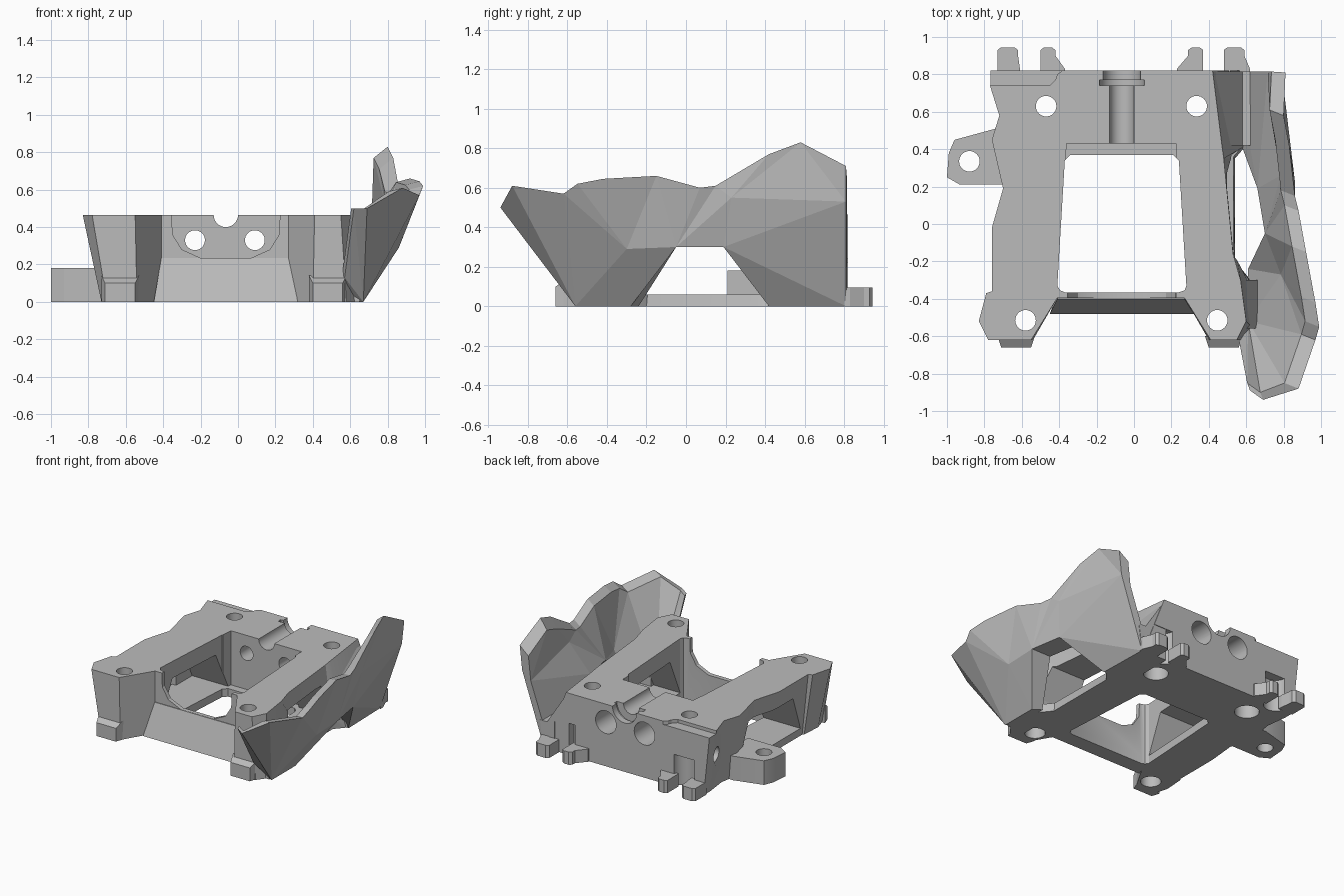
import bpy, bmesh, math
from mathutils import Vector

cube = bpy.data.objects.get("Cube")
if cube:
    bpy.data.objects.remove(cube)

TONE = (0.5, 0.5, 0.5, 1)
grey = bpy.data.materials.new("plain grey")
grey.use_nodes = True
grey.diffuse_color = TONE
grey.node_tree.nodes["Principled BSDF"].inputs["Base Color"].default_value = TONE


def finish(name, bm):
    bmesh.ops.recalc_face_normals(bm, faces=bm.faces[:])
    mesh = bpy.data.meshes.new(name)
    bm.to_mesh(mesh)
    bm.free()
    mesh.materials.append(grey)
    ob = bpy.data.objects.new(name, mesh)
    bpy.context.collection.objects.link(ob)
    return ob


def loft(name, lower, upper):
    """Solid between two matching outlines of 3D points."""
    bm = bmesh.new()
    a = [bm.verts.new(p) for p in lower]
    b = [bm.verts.new(p) for p in upper]
    bm.faces.new(a)
    bm.faces.new(b)
    for i in range(len(a)):
        j = (i + 1) % len(a)
        bm.faces.new((a[i], a[j], b[j], b[i]))
    return finish(name, bm)


def place(p, d, axis):
    return {"x": (d, p[0], p[1]), "y": (p[0], d, p[1]), "z": (p[0], p[1], d)}[axis]


def prism(name, outline, lo, hi, axis="z"):
    return loft(name, [place(p, lo, axis) for p in outline], [place(p, hi, axis) for p in outline])


def rod(centre, r, lo, hi, axis="z", n=32):
    ring = [(centre[0] + r * math.cos(2 * math.pi * i / n),
             centre[1] + r * math.sin(2 * math.pi * i / n)) for i in range(n)]
    return prism("cutter", ring, lo, hi, axis)


def cut(ob, cutters):
    bpy.context.view_layer.objects.active = ob
    for c in cutters:
        c.hide_render = True
        mod = ob.modifiers.new("cut", "BOOLEAN")
        mod.operation = "DIFFERENCE"
        mod.solver = "EXACT"
        mod.object = c
        bpy.ops.object.modifier_apply(modifier=mod.name)
        bpy.data.objects.remove(c)


def smooth(ob):
    bpy.ops.object.select_all(action="DESELECT")
    ob.select_set(True)
    bpy.context.view_layer.objects.active = ob
    bpy.ops.object.shade_smooth_by_angle(angle=math.radians(25))


TOP = 0.465

# Main frame: outline tapers from the top down to the base
top = [(-.77, .82), (-.77, .74), (-.72, .58), (-.76, .45), (-.7, .19), (-.76, -.02), (-.76, -.36),
       (-.79, -.37), (-.83, -.52), (-.78, -.62), (-.55, -.62), (-.41, -.395), (.27, -.395), (.41, -.62),
       (.55, -.62), (.6, -.52), (.57, -.3), (.53, -.16), (.48, .35), (.47, .42), (.42, .82)]
base = [(-.72, .82), (-.72, .74), (-.7, .58), (-.72, .45), (-.69, .19), (-.71, -.02), (-.71, -.36),
        (-.72, -.37), (-.73, -.52), (-.7, -.62), (-.54, -.62), (-.41, -.395), (.27, -.395), (.4, -.62),
        (.58, -.62), (.63, -.55), (.62, -.3), (.54, -.2), (.54, .35), (.6, .42), (.6, .82)]
frame = loft("main_frame", [(x, y, 0) for x, y in base], [(x, y, TOP) for x, y in top])

# Central well: a rounded opening in the floor, longer above it
sides = [(-.41, -.33), (-.395, -.355), (-.37, -.365), (.24, -.365), (.27, -.355), (.28, -.33)]
floor_well = prism("cutter", sides + [(.24, .34), (.21, .37), (-.34, .37), (-.37, .34)], -.1, .5)
upper_well = prism("cutter", sides + [(.225, .36), (.225, .43), (-.36, .43), (-.365, .36)], .06, .6)

# Rounded notch in the front wall and openings through both sides
notch = prism("cutter", [(-.36, .6), (-.35, .36), (-.3, .28), (-.2, .235), (.07, .235),
                         (.17, .28), (.22, .36), (.23, .6)], -.7, -.2, "y")
opening = [(-.33, .06), (.4, .06), (.27, .34), (-.2, .34)]
cutters = [floor_well, upper_well, notch,
           prism("cutter", opening, -1, -.2, "x"), prism("cutter", opening, .1, 1, "x")]

# Screw holes with wider seats underneath
for spot in ((-.47, .63), (.335, .63), (-.58, -.515), (.445, -.515)):
    seat = .085 if spot[1] > 0 else .07
    cutters += [rod(spot, .055, -.1, .6), rod(spot, seat, -.1, .12)]

# Rear bores, groove with retaining slot, and round hook recesses
for x in (-.23, .09):
    cutters += [rod((x, .33), .053, .2, .9, "y"), rod((x, .33), .085, .6, .9, "y")]
groove = (-.065, TOP)
cutters += [rod(groove, .065, .3, .9, "y"), rod(groove, .1, .77, .9, "y"), rod(groove, .12, .74, .77, "y")]
cutters += [rod((x, .83), .085, -.1, .24) for x in (-.56, .43)]
cutters.append(rod((.69, .26), .055, -.9, -.6, "x"))

# Shallow step at the right rear corner
cutters.append(prism("cutter", [(-.9, .74), (-.45, .74), (-.42, .77), (-.41, .8), (-.37, .83),
                                (-.37, .9), (-.9, .9)], .44, .6))
cut(frame, cutters)
smooth(frame)

# Sloped skirt under the front notch
loft("front_skirt", [(-.45, -.48, 0), (.32, -.48, 0), (.28, -.37, 0), (-.41, -.37, 0)],
     [(-.41, -.4, .234), (.27, -.4, .234), (.27, -.37, .234), (-.41, -.37, .234)])

# Side mounting tab
tab = prism("side_tab", [(-1, .25), (-.99, .38), (-.96, .45), (-.74, .51), (-.66, .5),
                         (-.66, .21), (-.93, .21)], 0, .18)
cut(tab, [rod((-.88, .335), .055, -.1, .3)])
smooth(tab)

# Paired rear hooks
hooks = {"right_outer": (-.73, -.61, -.73, -.62), "right_inner": (-.5, -.37, -.5, -.42),
         "left_inner": (.23, .37, .29, .37), "left_outer": (.48, .62, .48, .59)}
for name, (a, b, c, d) in hooks.items():
    prism(name + "_hook", [(a, .8), (b, .8), (b, .83), (d, .9), (d, .93), (d - .02, .945),
                           (c + .02, .945), (c, .93), (c, .9), (a, .83)], 0, .095)

# Front feet with a sloped top edge
for name, x in (("right_foot", -.63), ("left_foot", .48)):
    loft(name, [(x - .1, -.6, 0), (x - .08, -.66, 0), (x + .08, -.66, 0), (x + .1, -.6, 0)],
         [(x - .1, -.6, .14), (x - .08, -.66, .1), (x + .08, -.66, .1), (x + .1, -.6, .14)])

# Webs joining the frame to the side shield
prism("rear_web", [(.4, 0), (.61, 0), (.64, .2), (.58, .2), (.43, .43), (.4, .43)], .42, .815, "y")
prism("front_web", [(.5, 0), (.65, 0), (.66, .08), (.6, .2), (.5, .2)], -.56, -.3, "y")

# Faceted side shield: outer skin, then an offset inner skin
points = [(.61, .81, 0), (.62, .42, 0), (.82, .19, .3), (.86, -.05, .3), (.67, -.28, 0),
          (.67, -.56, 0), (.57, -.63, .13), (.62, -.89, .5), (.69, -.94, .5), (.88, -.88, .61),
          (.97, -.62, .57), (.99, -.55, .62), (.97, -.42, .645), (.92, -.15, .66), (.88, .07, .6),
          (.86, .15, .61), (.83, .42, .77), (.8, .58, .83), (.81, .81, .71), (.79, .81, .53),
          (.86, .23, .55), (.86, -.3, .29)]
panels = [(0, 1, 2), (0, 2, 19), (2, 3, 20), (2, 20, 19), (20, 15, 16), (20, 16, 17),
          (20, 17, 19), (19, 17, 18), (3, 14, 15), (3, 15, 20), (3, 21, 13), (3, 13, 14),
          (3, 4, 21), (4, 5, 21), (5, 10, 21), (10, 11, 21), (21, 11, 12), (21, 12, 13),
          (5, 6, 7), (5, 7, 8), (5, 8, 9), (5, 9, 10)]
bm = bmesh.new()
verts = [bm.verts.new(p) for p in points]
for panel in panels:
    bm.faces.new([verts[i] for i in panel])
bmesh.ops.recalc_face_normals(bm, faces=bm.faces[:])
grown = bmesh.ops.extrude_face_region(bm, geom=bm.faces[:], use_keep_orig=True)
for v in grown["geom"]:
    if isinstance(v, bmesh.types.BMVert):
        x, y, z = v.co
        if .25 < z < .4 and y > -.1:      # thick edge over the side opening
            v.co.x -= .16
        elif x > .7:
            v.co += Vector((-.075, .03, -.06 if y > .3 else -.02))
        else:
            v.co += Vector((-.06 if y > -.6 else -.015, .04, 0))
        v.co.y = min(v.co.y, .815)
finish("side_shield", bm)
